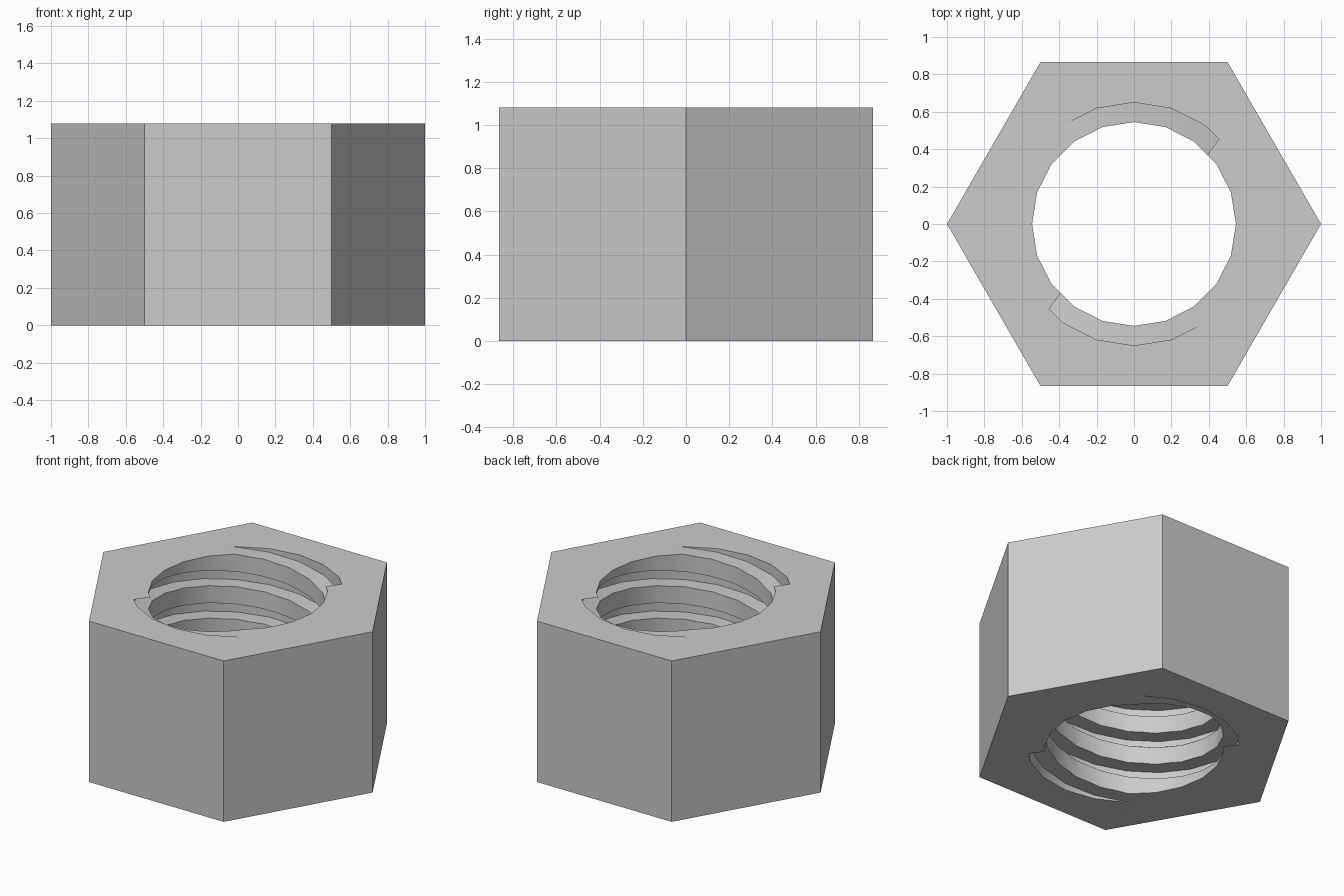
import bpy, bmesh
from math import cos, sin, radians

cube = bpy.data.objects.get("Cube")
if cube:
    bpy.data.objects.remove(cube, do_unlink=True)

HEIGHT = 1.08
BORE, GROOVE = 0.545, 0.65           # bore and thread root radii
STEP = 18                            # degrees per facet
TOP_ANGLE, TURN = 128, 893           # groove floor angle at the top, total twist
RISE = HEIGHT / TURN                 # climb per degree
GROOVE_HEIGHT = RISE * 83


def polar(radius, angle, z):
    a = radians(angle)
    return (radius * cos(a), radius * sin(a), z)


def sweep(name, sections):
    """Skin a list of matching closed sections and cap both ends."""
    bm = bmesh.new()
    rings = [[bm.verts.new(p) for p in s] for s in sections]
    n = len(rings[0])
    for a, b in zip(rings, rings[1:]):
        for i in range(n):
            j = (i + 1) % n
            bm.faces.new((a[i], a[j], b[j], b[i]))
    bm.faces.new(rings[0])
    bm.faces.new(rings[-1])
    bmesh.ops.recalc_face_normals(bm, faces=bm.faces)
    mesh = bpy.data.meshes.new(name)
    bm.to_mesh(mesh)
    bm.free()
    obj = bpy.data.objects.new(name, mesh)
    bpy.context.collection.objects.link(obj)
    return obj


def prism(name, radius, sides, z0, z1):
    return sweep(name, [[polar(radius, 360 * i / sides, z) for i in range(sides)]
                        for z in (z0, z1)])


def helix(name, turn):
    """Square-section spiral used to cut one thread groove."""
    sections = []
    for angle in range(-864, 145, STEP):
        z = HEIGHT + RISE * (angle - TOP_ANGLE)
        sections.append([polar(r, angle + turn, z + h) for r, h in (
            (0.45, 0), (GROOVE, 0), (GROOVE, GROOVE_HEIGHT), (0.45, GROOVE_HEIGHT))])
    return sweep(name, sections)


# Hexagonal body
nut = prism("hex_nut", 1.0, 6, 0, HEIGHT)

# Bore and two-start thread
cutters = [prism("bore_cutter", BORE, 360 // STEP, -0.3, HEIGHT + 0.3)]
cutters += [helix("thread_cutter", turn) for turn in (0, 180)]
bpy.ops.object.select_all(action='DESELECT')
nut.select_set(True)
bpy.context.view_layer.objects.active = nut
for cutter in cutters:
    cutter.hide_render = True
    mod = nut.modifiers.new("cut", 'BOOLEAN')
    mod.operation = 'DIFFERENCE'
    mod.solver = 'EXACT'
    mod.object = cutter
    bpy.ops.object.modifier_apply(modifier=mod.name)
    bpy.data.objects.remove(cutter, do_unlink=True)

# Plain grey metal
grey = bpy.data.materials.new("grey_metal")
grey.use_nodes = True
colour = (0.6, 0.6, 0.6, 1)
grey.diffuse_color = colour
grey.node_tree.nodes["Principled BSDF"].inputs["Base Color"].default_value = colour
nut.data.materials.clear()
nut.data.materials.append(grey)
bpy.ops.object.shade_smooth_by_angle(angle=radians(30))
